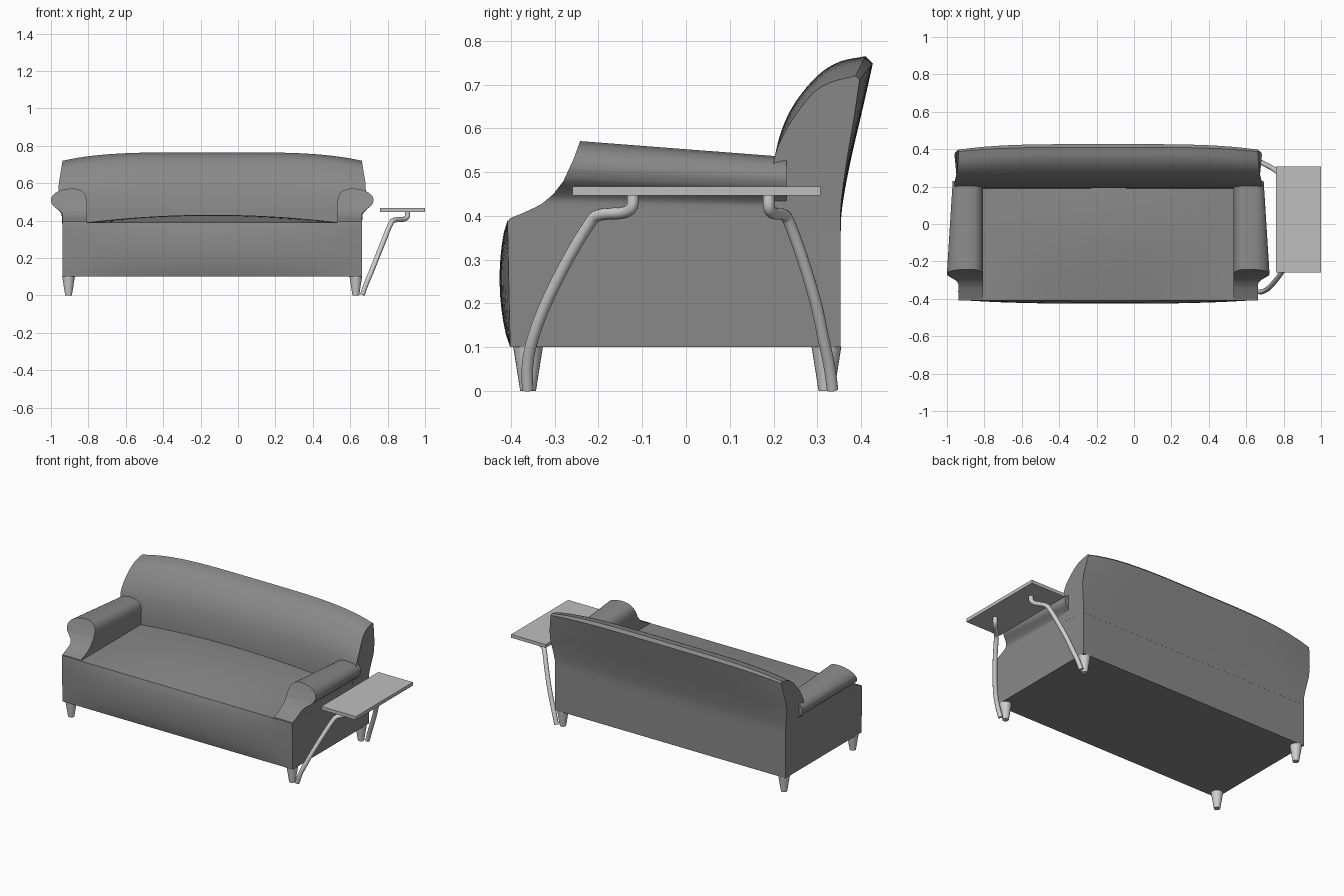
import bpy, bmesh, math
from mathutils import Vector

if "Cube" in bpy.data.objects:
    bpy.data.objects.remove(bpy.data.objects["Cube"])

CX = -0.138          # centre line of the sofa
HW = 0.80            # half width of its body


def material(name, v):
    m = bpy.data.materials.new(name)
    m.diffuse_color = (v, v, v, 1)
    m.use_nodes = True
    m.node_tree.nodes["Principled BSDF"].inputs["Base Color"].default_value = m.diffuse_color
    return m


FABRIC = material("grey fabric", 0.25)
BOARD = material("pale board", 0.52)
METAL = material("light metal", 0.62)


def finish(name, bm, mat, angle=35):
    bmesh.ops.remove_doubles(bm, verts=bm.verts, dist=1e-5)
    bmesh.ops.recalc_face_normals(bm, faces=bm.faces)
    me = bpy.data.meshes.new(name)
    bm.to_mesh(me)
    bm.free()
    ob = bpy.data.objects.new(name, me)
    bpy.context.collection.objects.link(ob)
    me.materials.append(mat)
    bpy.ops.object.select_all(action='DESELECT')
    ob.select_set(True)
    bpy.context.view_layer.objects.active = ob
    bpy.ops.object.shade_smooth_by_angle(angle=math.radians(angle))
    return ob


def loft(name, rings, mat, closed=True, caps=True, angle=35):
    bm = bmesh.new()
    vs = [[bm.verts.new(p) for p in r] for r in rings]
    n = len(vs[0])
    for a, b in zip(vs, vs[1:]):
        for i in range(n if closed else n - 1):
            j = (i + 1) % n
            bm.faces.new((a[i], a[j], b[j], b[i]))
    if caps:
        bm.faces.new(vs[0])
        bm.faces.new(vs[-1])
    return finish(name, bm, mat, angle)


def smooth_curve(pts, steps=4):
    """Catmull-Rom through the points."""
    p = [Vector(q) for q in pts]
    p = [2 * p[0] - p[1]] + p + [2 * p[-1] - p[-2]]
    out = []
    for a, b, c, d in zip(p, p[1:], p[2:], p[3:]):
        for s in range(steps):
            t = s / steps
            out.append(0.5 * (2 * b + (c - a) * t + (2 * a - 5 * b + 4 * c - d) * t * t
                              + (3 * b - a - 3 * c + d) * t ** 3))
    return out + [p[-2]]


def interp(x, table):
    for (a, fa), (b, fb) in zip(table, table[1:]):
        if x <= b:
            return fa + (fb - fa) * max(0, (x - a) / (b - a))
    return table[-1][1]


US = [i / 12 - 1 for i in range(25)]

# body with a softly bulging front
rings = []
for u in US:
    ring = []
    for k in range(11):
        v = k / 10
        ring.append((CX + u * HW, -0.402 - 0.006 * v
                     - 0.021 * (1 - abs(u) ** 3) * math.sin(math.pi * v) ** 0.7, 0.1 + 0.29 * v))
    ring += [(CX + u * HW, 0.353, 0.39), (CX + u * HW, 0.353, 0.1)]
    rings.append(ring)
loft("body", rings, FABRIC)

# crowned seat
rings = []
for u in US:
    rings.append([(CX + u * 0.672, -0.406 + 0.62 * k / 12,
                   0.3905 + 0.04 * (1 - u * u) * math.sin(math.pi * 0.72 * k / 12))
                  for k in range(13)])
loft("seat", rings, FABRIC, closed=False, caps=False)

# backrest: one section at the centre, a lower one at the ends
front_c = [(0.19, 0.38), (0.193, 0.46), (0.203, 0.535), (0.22, 0.60), (0.25, 0.66),
           (0.30, 0.72), (0.35, 0.752), (0.41, 0.765)]
front_e = [(0.19, 0.38), (0.193, 0.46), (0.203, 0.535), (0.22, 0.58), (0.25, 0.63),
           (0.29, 0.68), (0.33, 0.705), (0.387, 0.72)]
rear_c = [(0.427, 0.748), (0.405, 0.65), (0.375, 0.52), (0.357, 0.42), (0.3535, 0.36)]
rear_e = [(0.397, 0.712), (0.385, 0.63), (0.365, 0.51), (0.354, 0.42), (0.3535, 0.36)]
centre = smooth_curve(front_c) + smooth_curve(rear_c)
end = smooth_curve(front_e) + smooth_curve(rear_e)
width = [(0.36, 0.80), (0.42, 0.802), (0.54, 0.822), (0.60, 0.82), (0.72, 0.80), (0.77, 0.795)]
rings = []
for u in US:
    ring = []
    for c, e in zip(centre, end):
        q = c.lerp(e, abs(u) ** 4)
        ring.append((CX + u * interp(e.y, width), q.x, q.y))
    rings.append(ring)
loft("backrest", rings, FABRIC)

# rolled arms: rows of (height, inner x, outer x), front end scooped
arm = [(0.38, 0.67, 0.80), (0.42, 0.67, 0.80), (0.44, 0.67, 0.804), (0.46, 0.67, 0.825),
       (0.48, 0.67, 0.851), (0.50, 0.67, 0.861), (0.515, 0.672, 0.862), (0.53, 0.676, 0.856),
       (0.545, 0.684, 0.842), (0.556, 0.695, 0.824), (0.565, 0.71, 0.798), (0.571, 0.738, 0.758)]
scoop = [(0.38, -0.409), (0.392, -0.408), (0.41, -0.365), (0.425, -0.333), (0.45, -0.303),
         (0.48, -0.28), (0.53, -0.257), (0.571, -0.242)]
for side, label in ((-1, "left"), (1, "right")):
    bm = bmesh.new()
    rows = []
    fine = smooth_curve(arm, 3)
    for z, xi, xo in fine:
        zb = 0.38 + (z - 0.38) * 0.81
        xb = xo if xo < 0.80 else 0.80 + (xo - 0.80) * 0.5
        y = interp(z, scoop)
        rows.append([bm.verts.new((CX + side * x, yy, zz)) for x, yy, zz in
                     ((xi, y, z), (xo, y, z), (xb, 0.23, zb), (xi, 0.23, zb))])
    for a, b in zip(rows, rows[1:]):
        for i in range(4):
            j = (i + 1) % 4
            bm.faces.new((a[i], a[j], b[j], b[i]))
    bm.faces.new(rows[0])
    bm.faces.new(rows[-1])
    finish(label + "_arm", bm, FABRIC)

# tapered legs
for sx, lx in (("left", CX - 0.768), ("right", CX + 0.768)):
    for sy, ly in (("front", -0.361), ("back", 0.321)):
        rings = [[(lx + r * math.cos(a * math.pi / 10), ly + r * math.sin(a * math.pi / 10), z)
                  for a in range(20)] for r, z in ((0.018, 0), (0.034, 0.101))]
        loft(f"{sy}_{sx}_leg", rings, METAL)


# bent tubes carrying the side table
def tube(name, pts, r=0.0135):
    path = smooth_curve(pts, 5)
    rings = []
    for i, p in enumerate(path):
        t = (path[min(i + 1, len(path) - 1)] - path[max(i - 1, 0)]).normalized()
        a = t.cross(Vector((1, -0.3, 0))).normalized()
        b = t.cross(a)
        rings.append([p + r * (a * math.cos(k * math.pi / 6) + b * math.sin(k * math.pi / 6))
                      for k in range(12)])
    loft(name, rings, METAL, angle=50)


tube("front_table_support",
     [(0.665, -0.362, 0.003), (0.685, -0.362, 0.06), (0.71, -0.35, 0.12), (0.742, -0.32, 0.2),
      (0.782, -0.27, 0.3), (0.815, -0.222, 0.38), (0.835, -0.198, 0.402), (0.885, -0.145, 0.407),
      (0.905, -0.124, 0.42), (0.907, -0.121, 0.449)])
tube("back_table_support",
     [(0.665, 0.335, 0.003), (0.685, 0.327, 0.06), (0.71, 0.314, 0.12), (0.742, 0.297, 0.2),
      (0.782, 0.267, 0.3), (0.815, 0.238, 0.38), (0.835, 0.224, 0.402), (0.885, 0.198, 0.407),
      (0.905, 0.19, 0.42), (0.907, 0.189, 0.449)])

# side table top
bm = bmesh.new()
bmesh.ops.create_cube(bm, size=1)
for v in bm.verts:
    v.co = (0.88 + v.co.x * 0.24, 0.024 + v.co.y * 0.566, 0.457 + v.co.z * 0.021)
finish("table_top", bm, BOARD)
